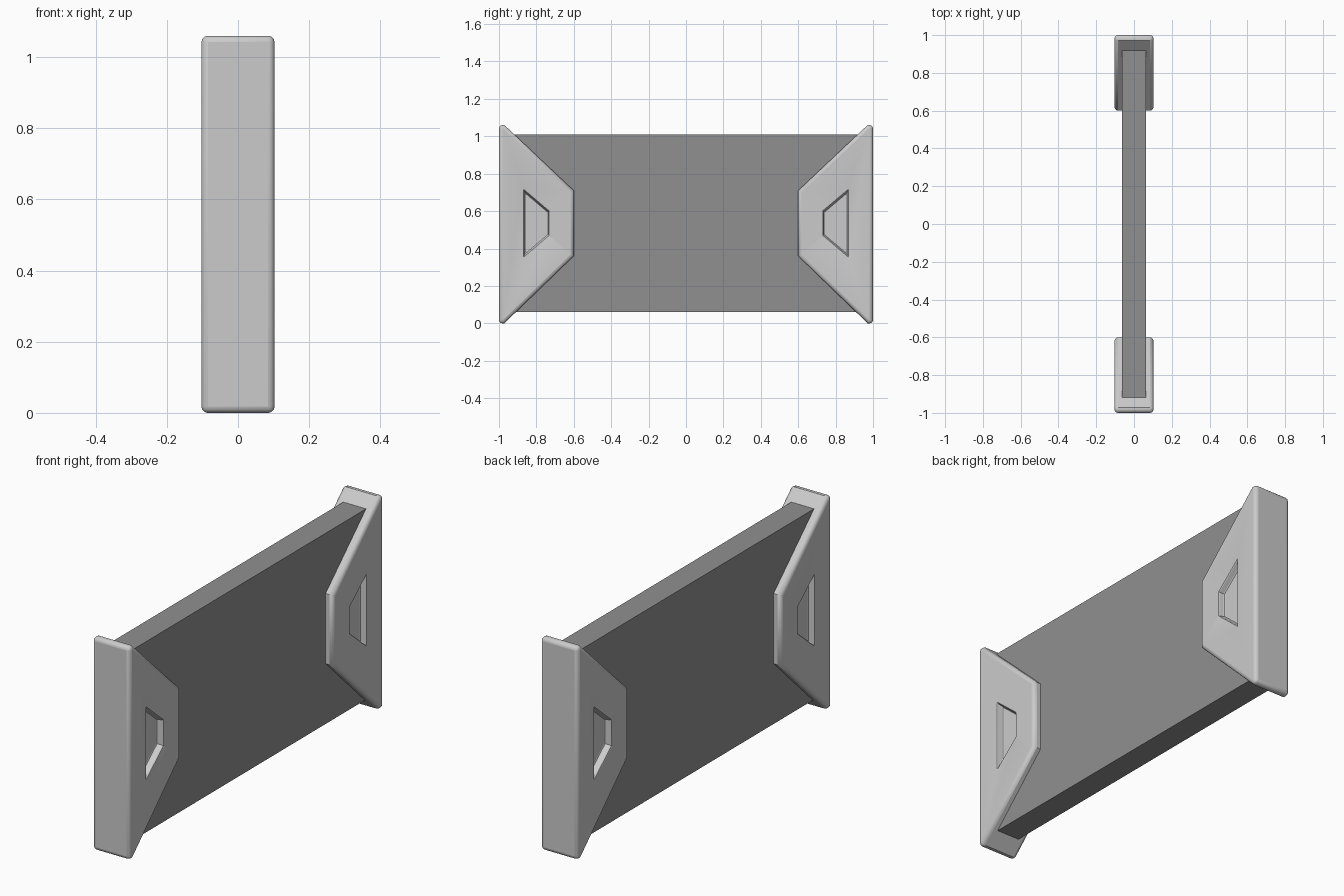
import bpy, bmesh

if "Cube" in bpy.data.objects:
    bpy.data.objects.remove(bpy.data.objects["Cube"])

PANEL_X, PANEL_Y = 0.063, 0.92
BRACKET_X = 0.103


def prism(name, profile, x0, x1, scale1=1.0):
    """Extrude a (y, z) profile along x, optionally tapering about its centre."""
    cy = sum(p[0] for p in profile) / len(profile)
    cz = sum(p[1] for p in profile) / len(profile)
    bm = bmesh.new()
    a = [bm.verts.new((x0, y, z)) for y, z in profile]
    b = [bm.verts.new((x1, cy + (y - cy) * scale1, cz + (z - cz) * scale1)) for y, z in profile]
    n = len(profile)
    bm.faces.new(a)
    bm.faces.new(b[::-1])
    for i in range(n):
        bm.faces.new((a[i], b[i], b[(i + 1) % n], a[(i + 1) % n]))
    bmesh.ops.recalc_face_normals(bm, faces=bm.faces)
    mesh = bpy.data.meshes.new(name)
    bm.to_mesh(mesh)
    bm.free()
    obj = bpy.data.objects.new(name, mesh)
    bpy.context.collection.objects.link(obj)
    return obj


def bevel(obj, name, width, segments, angle):
    m = obj.modifiers.new(name, 'BEVEL')
    m.width, m.segments = width, segments
    m.limit_method = 'ANGLE'
    m.angle_limit = angle


# Dark board between the two end brackets
panel = prism("panel", [(-PANEL_Y, 0.06), (PANEL_Y, 0.06), (PANEL_Y, 1.01), (-PANEL_Y, 1.01)],
              -PANEL_X, PANEL_X)
dark = bpy.data.materials.new("dark_grey")
dark.diffuse_color = (0.28, 0.28, 0.28, 1)
dark.use_nodes = True
dark.node_tree.nodes["Principled BSDF"].inputs["Base Color"].default_value = dark.diffuse_color
panel.data.materials.append(dark)

# Trapezoid end bracket with softened edges
bracket = prism("end_brackets", [(-1, 0.002), (-0.971, 0.002), (-0.6, 0.36), (-0.6, 0.71),
                                 (-0.971, 1.06), (-1, 1.06)], -BRACKET_X, BRACKET_X)
bracket.data.transform(bracket.matrix_world)
for v in bracket.data.vertices:
    if v.co.z < 0.01:
        v.co.z = 0.0
bevel(bracket, "edge_rounding", 0.018, 3, 0.87)

# Trapezoid grip recess on both faces
recess = [(-0.867, 0.355), (-0.732, 0.47), (-0.732, 0.60), (-0.867, 0.715)]
for side in (-1, 1):
    cutter = prism("recess_cutter", recess, side * (BRACKET_X + 0.0005), side * 0.07, 0.92)
    # overshoot the face so the cut is clean
    for v in cutter.data.vertices:
        if abs(v.co.x) > 0.1:
            v.co.x = side * 0.108
    cutter.hide_render = True
    cutter.hide_set(True)
    cut = bracket.modifiers.new("recess", 'BOOLEAN')
    cut.operation, cut.solver, cut.object = 'DIFFERENCE', 'EXACT', cutter
bevel(bracket, "recess_rounding", 0.006, 2, 1.05)

# Same bracket at the other end
mirror = bracket.modifiers.new("other_end", 'MIRROR')
mirror.use_axis = (False, True, False)

bpy.ops.object.select_all(action='DESELECT')
bracket.select_set(True)
bpy.context.view_layer.objects.active = bracket
bpy.ops.object.shade_smooth_by_angle(angle=0.6)
